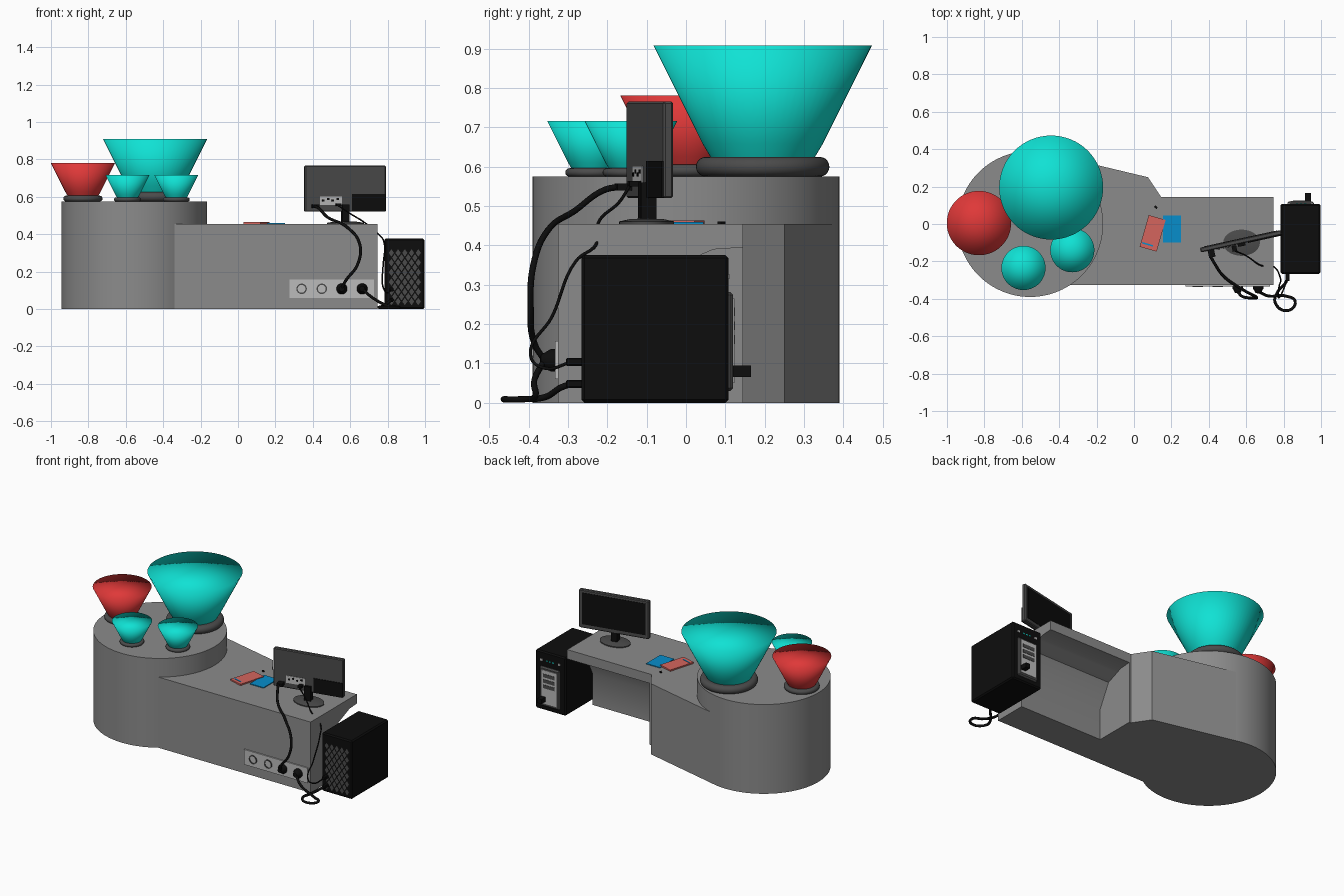
import bpy, bmesh, math
from mathutils import Vector, Matrix

if "Cube" in bpy.data.objects:
    bpy.data.objects.remove(bpy.data.objects["Cube"])


def mat(name, r, g, b):
    m = bpy.data.materials.new(name)
    m.diffuse_color = (r, g, b, 1)
    m.use_nodes = True
    m.node_tree.nodes["Principled BSDF"].inputs["Base Color"].default_value = m.diffuse_color
    return m


GREY = mat("counter grey", .26, .26, .26)
DARK = mat("dark grey", .07, .07, .07)
BLACK = mat("black", .004, .004, .004)
TEAL = mat("teal", .005, .76, .66)
RED = mat("red", .74, .04, .04)
CORAL = mat("coral", .66, .13, .11)
BLUE = mat("blue", .002, .27, .6)
LIGHT = mat("light grey", .5, .5, .5)


def finish(name, bm, m, sharp=35):
    bmesh.ops.recalc_face_normals(bm, faces=bm.faces)
    me = bpy.data.meshes.new(name)
    bm.to_mesh(me)
    bm.free()
    me.materials.append(m)
    me.shade_smooth()
    if sharp:
        me.set_sharp_from_angle(angle=math.radians(sharp))
    ob = bpy.data.objects.new(name, me)
    bpy.context.collection.objects.link(ob)
    return ob


def prism(name, pts, a, b, m, axis="z"):
    """Extrude an outline along z (points x,y) or along x (points y,z)."""
    bm = bmesh.new()
    f = (lambda p, t: (p[0], p[1], t)) if axis == "z" else (lambda p, t: (t, p[0], p[1]))
    lo = [bm.verts.new(f(p, a)) for p in pts]
    hi = [bm.verts.new(f(p, b)) for p in pts]
    bm.faces.new(lo)
    bm.faces.new(hi)
    for i in range(len(pts)):
        j = (i + 1) % len(pts)
        bm.faces.new((lo[i], lo[j], hi[j], hi[i]))
    return finish(name, bm, m)


def box(name, x0, x1, y0, y1, z0, z1, m, bevel=0):
    bm = bmesh.new()
    bmesh.ops.create_cube(bm, size=1)
    bmesh.ops.scale(bm, vec=(x1 - x0, y1 - y0, z1 - z0), verts=bm.verts)
    bmesh.ops.translate(bm, vec=((x0 + x1) / 2, (y0 + y1) / 2, (z0 + z1) / 2), verts=bm.verts)
    if bevel:
        bmesh.ops.bevel(bm, geom=bm.edges[:], offset=bevel, segments=1, affect='EDGES')
    return finish(name, bm, m)


def lathe(name, prof, loc, m, sharp=35, n=64, rot=None):
    """Spin a (radius, height) profile about its own z axis."""
    bm = bmesh.new()
    rings = []
    for r, z in prof:
        if r == 0:
            rings.append([bm.verts.new((0, 0, z))] * n)
        else:
            rings.append([bm.verts.new((r * math.cos(2 * math.pi * i / n),
                                        r * math.sin(2 * math.pi * i / n), z)) for i in range(n)])
    for p, q in zip(rings, rings[1:]):
        for i in range(n):
            j = (i + 1) % n
            vs = list(dict.fromkeys((p[i], p[j], q[j], q[i])))
            if len(vs) > 2:
                bm.faces.new(vs)
    ob = finish(name, bm, m, sharp)
    ob.location = loc
    if rot:
        ob.rotation_euler = rot
    return ob


def cable(name, pts, r):
    cu = bpy.data.curves.new(name, 'CURVE')
    cu.dimensions = '3D'
    cu.bevel_depth, cu.bevel_resolution, cu.resolution_u = r, 2, 8
    cu.use_fill_caps = True
    sp = cu.splines.new('BEZIER')
    sp.bezier_points.add(len(pts) - 1)
    for bp, p in zip(sp.bezier_points, pts):
        bp.co = p
        bp.handle_left_type = bp.handle_right_type = 'AUTO'
    cu.materials.append(BLACK)
    ob = bpy.data.objects.new(name, cu)
    bpy.context.collection.objects.link(ob)


# Counter: round drum, solid link block and desk with a knee space behind
lathe("drum", [(0, 0), (.39, 0), (.39, .575), (0, .575)], (-.555, 0, 0), GREY, n=96)
prism("link_block", [(-.5, -.325), (.157, -.325), (.157, .145), (.145, .145),
                     (.075, .25), (-.469, .38)], 0, .455, GREY)
prism("desk", [(-.325, 0), (-.114, 0), (-.114, .2), (-.04, .345), (.035, .375), (.07, .39),
               (.145, .395), (.145, .455), (-.325, .455)], .157, .745, GREY, "x")

# Bowls on rounded foot rings, all one shape at different sizes
for label, x, y, R, m in (("large", -.443, .195, .278, TEAL), ("red", -.829, .005, .172, RED),
                          ("small_left", -.591, -.235, .118, TEAL),
                          ("small_right", -.33, -.14, .118, TEAL)):
    ring = [(0, 0)] + [((.52 + .09 * math.sin(t)) * R, (.09 - .09 * math.cos(t)) * R)
                       for t in [math.pi * i / 10 for i in range(11)]] + [(0, .18 * R)]
    lathe(label + "_foot_ring", ring, (x, y, .575), DARK)
    lathe(label + "_bowl", [(.46 * R, .15 * R), (.49 * R, .2 * R), (.55 * R, .3 * R),
                            (R, 1.2 * R), (0, 1.2 * R)], (x, y, .575), m, sharp=0)

# Monitor, turned slightly, screen facing the back
TURN = Matrix.Translation((.572, -.093, 0)) @ Matrix.Rotation(math.radians(12.3), 4, 'Z')
monitor = [
    box("monitor_case", -.222, .222, -.012, .014, .52, .766, DARK, .005),
    box("monitor_screen", -.2, .2, .013, .016, .545, .748, BLACK),
    box("monitor_back_cover", .035, .218, -.016, -.01, .522, .615, BLACK),
    box("port_panel", -.14, -.02, -.015, -.01, .555, .602, LIGHT),
    box("monitor_power_plug", -.185, -.15, -.05, -.01, .54, .558, BLACK),
    box("monitor_video_plug", -.055, -.03, -.045, -.01, .55, .564, BLACK),
    box("stand_neck", -.02, .02, -.026, .014, .455, .56, BLACK),
]
for i in range(4):
    monitor.append(box("port", -.128 + i * .026, -.115 + i * .026, -.017, -.012,
                       .575 + .008 * (i % 2), .585 + .008 * (i % 2), BLACK))
for ob in monitor:
    ob.matrix_world = TURN
base = lathe("stand_base", [(0, 0), (1, 0), (1, .006), (.6, .012), (0, .014)],
             (.575, -.1, .455), DARK)
base.scale = (.098, .07, 1)

# Books and pen cap on the desk
red_book = box("coral_book", -.047, .047, -.088, .088, 0, .009, CORAL)
red_book.location, red_book.rotation_euler = (.1, -.05, .455), (0, 0, math.radians(-16))
mark = box("book_mark", -.04, .02, -.068, -.06, .009, .0105, BLUE)
mark.location, mark.rotation_euler = red_book.location, red_book.rotation_euler
box("blue_book", .155, .252, -.1, .045, .455, .46, BLUE)
cap = box("pen_cap", -.009, .009, -.006, .006, 0, .006, BLACK)
cap.location, cap.rotation_euler = (.117, .09, .455), (0, 0, -.7)

# Computer tower, front towards the back side
box("tower", .782, .998, -.266, .108, 0, .376, BLACK, .008)
box("tower_front_panel", .82, .962, .1, .12, .03, .282, DARK, .008)
box("panel_inset", .838, .944, .118, .123, .05, .265, LIGHT)
for i, z in enumerate((.15, .185, .22)):
    box("drive_slot_%d" % i, .85, .932, .121, .125, z, z + .022, DARK)
box("memory_stick", .915, .945, .1, .165, .066, .095, BLACK)
for i in range(3):
    box("status_light_%d" % i, .865 + i * .022, .877 + i * .022, .105, .11, .318, .324, TEAL)
for x in (.82, .945):
    box("front_button", x, x + .016, .105, .111, .315, .328, LIGHT)

# Rear grille of diamond holes
bm = bmesh.new()
for row in range(11):
    for col in range(5 - row % 2):
        cx = .82 + .036 * col + .018 * (row % 2)
        cz = .04 + .026 * row
        bm.faces.new([bm.verts.new((cx + dx, -.268, cz + dz))
                      for dx, dz in ((-.014, 0), (0, -.02), (.014, 0), (0, .02))])
finish("rear_grille", bm, DARK)

# Socket strip with two empty sockets and two plugs
box("socket_strip", .275, .728, -.333, -.32, .06, .157, LIGHT)
ON_FRONT = (math.pi / 2, 0, 0)
for x in (.34, .448):
    lathe("socket_rim", [(.021, 0), (.021, .004), (.028, .004), (.028, 0)],
          (x, -.333, .108), DARK, n=32, rot=ON_FRONT)
for x in (.555, .664):
    lathe("plug", [(0, 0), (.029, 0), (.029, .01), (.014, .036), (0, .038)],
          (x, -.333, .108), BLACK, n=32, rot=ON_FRONT)
for z in (.048, .104):
    box("tower_plug", .81, .832, -.305, -.262, z - .01, z + .01, BLACK, .003)

# Cables
cable("monitor_power_cable", [(.405, -.165, .55), (.43, -.21, .54), (.48, -.28, .49),
      (.58, -.35, .44), (.65, -.388, .35), (.64, -.395, .24), (.575, -.385, .15),
      (.555, -.36, .108)], .008)
cable("tower_power_cable", [(.664, -.36, .108), (.72, -.385, .06), (.81, -.385, .014),
      (.862, -.415, .009), (.82, -.463, .009), (.755, -.42, .009), (.77, -.36, .014),
      (.81, -.315, .04), (.82, -.29, .048)], .008)
cable("video_cable", [(.53, -.14, .557), (.6, -.17, .51), (.68, -.222, .46), (.75, -.23, .4),
      (.78, -.28, .36), (.775, -.34, .22), (.775, -.395, .12), (.795, -.36, .088),
      (.82, -.29, .104)], .004)
